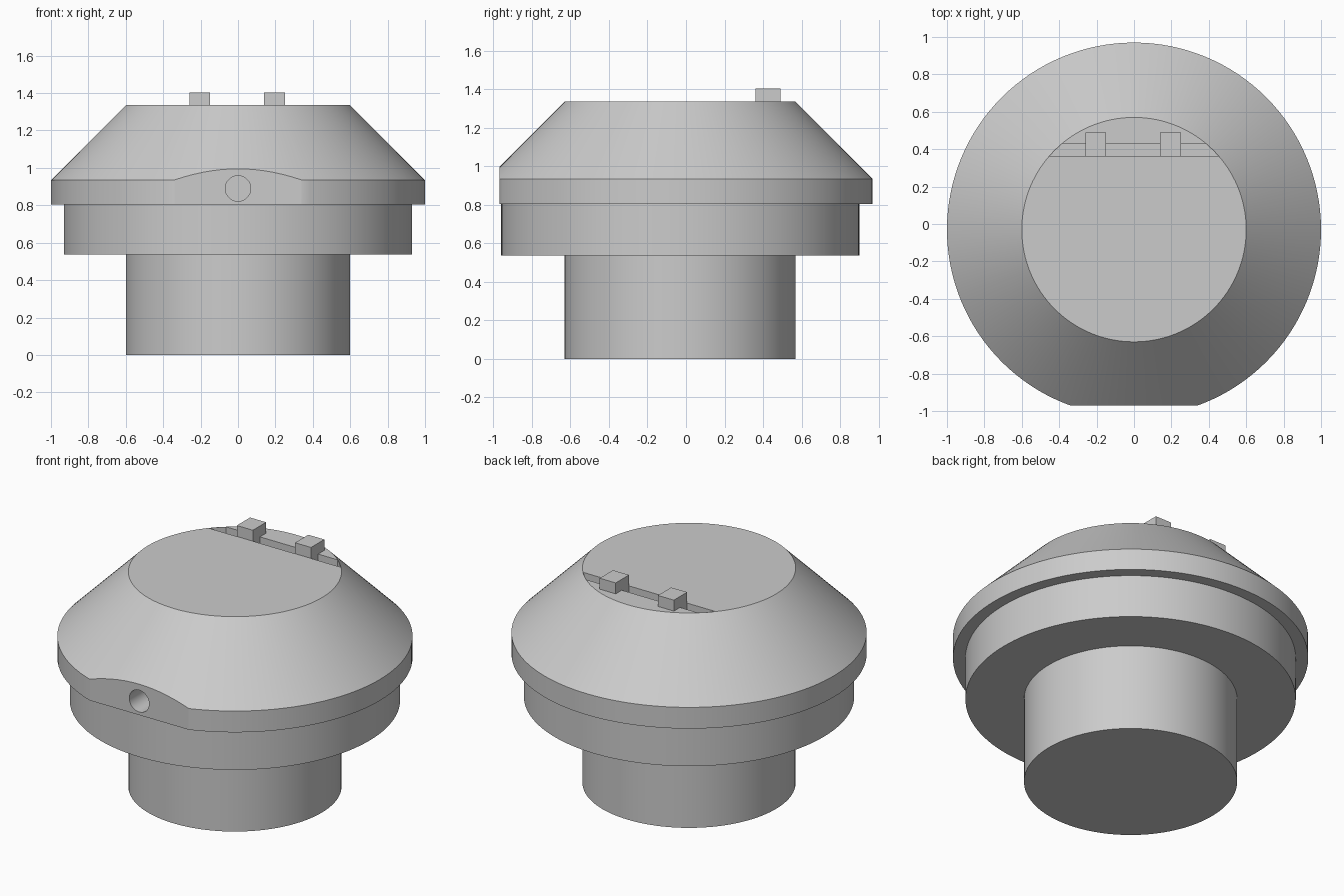
import bpy, bmesh, math
from mathutils import Matrix

old = bpy.data.objects.get("Cube")
if old:
    bpy.data.objects.remove(old, do_unlink=True)

CY = -0.03      # y of the turning axis
TOP = 1.335     # height of the flat top
FLOOR = 1.265   # bottom of the slot

grey = bpy.data.materials.new("plain grey")
grey.use_nodes = True
tone = (0.6, 0.6, 0.6, 1)
grey.diffuse_color = tone
grey.node_tree.nodes["Principled BSDF"].inputs["Base Color"].default_value = tone


def make(name, bm):
    bmesh.ops.recalc_face_normals(bm, faces=bm.faces)
    mesh = bpy.data.meshes.new(name)
    bm.to_mesh(mesh)
    bm.free()
    mesh.materials.append(grey)
    obj = bpy.data.objects.new(name, mesh)
    bpy.context.collection.objects.link(obj)
    return obj


def box(name, lo, hi):
    bm = bmesh.new()
    bmesh.ops.create_cube(bm, size=1)
    for v in bm.verts:
        v.co = [h if c > 0 else l for c, l, h in zip(v.co, lo, hi)]
    return make(name, bm)


def lathe(name, profile, steps=128):
    bm = bmesh.new()
    verts = [bm.verts.new((r, CY, z)) for r, z in profile]
    edges = [bm.edges.new(pair) for pair in zip(verts, verts[1:])]
    bmesh.ops.spin(bm, geom=verts + edges, cent=(0, CY, 0), axis=(0, 0, 1),
                   angle=math.tau, steps=steps, use_merge=True)
    bmesh.ops.remove_doubles(bm, verts=bm.verts, dist=1e-5)
    # close both ends with a single flat face
    bmesh.ops.holes_fill(bm, edges=[e for e in bm.edges if e.is_boundary], sides=0)
    return make(name, bm)


def slot_cutter(name, y0, y1, radius, segments=8):
    # strip across the top, its ends following the rim
    a0, a1 = (math.asin((y - CY) / radius) for y in (y0, y1))
    arc = [a0 + (a1 - a0) * i / segments for i in range(segments + 1)]
    arc += [math.pi - a for a in reversed(arc)]
    bm = bmesh.new()
    face = bm.faces.new([bm.verts.new((radius * math.cos(a), CY + radius * math.sin(a), FLOOR))
                         for a in arc])
    up = bmesh.ops.extrude_face_region(bm, geom=[face])["geom"]
    bmesh.ops.translate(bm, vec=(0, 0, 0.3),
                        verts=[g for g in up if isinstance(g, bmesh.types.BMVert)])
    return make(name, bm)


def hole_cutter(name):
    bm = bmesh.new()
    bmesh.ops.create_cone(bm, cap_ends=True, segments=48, radius1=0.068, radius2=0.068,
                          depth=0.4, matrix=Matrix.Translation((0, -1.02, 0.89))
                          @ Matrix.Rotation(math.pi / 2, 4, "X"))
    return make(name, bm)


# Turned body: stem, collar, rim and sloping cap
body = lathe("body", [(0.6, 0), (0.6, 0.537), (0.93, 0.537), (0.93, 0.803),
                      (1, 0.803), (1, 0.935), (0.6, TOP)])

# Front flat, pin hole and top slot
cutters = [box("flat_cutter", (-1, -1.3, 0.6), (1, -0.97, 1.3)),
           hole_cutter("hole_cutter"),
           slot_cutter("slot_cutter", 0.36, 0.43, 0.598)]
for cutter in cutters:
    mod = body.modifiers.new(cutter.name, "BOOLEAN")
    mod.operation = "DIFFERENCE"
    mod.solver = "EXACT"
    mod.object = cutter

bpy.context.view_layer.update()
cut_mesh = bpy.data.meshes.new_from_object(
    body.evaluated_get(bpy.context.evaluated_depsgraph_get()))
body.modifiers.clear()
body.data = cut_mesh
for cutter in cutters:
    bpy.data.objects.remove(cutter, do_unlink=True)

bpy.ops.object.select_all(action="DESELECT")
body.select_set(True)
bpy.context.view_layer.objects.active = body
bpy.ops.object.shade_smooth_by_angle(angle=math.radians(25))

# Two tabs seated in the slot, overlapping the rear edge
for name, x in (("right_tab", -0.205), ("left_tab", 0.195)):
    box(name, (x - 0.055, 0.36, FLOOR), (x + 0.055, 0.49, 1.403))
